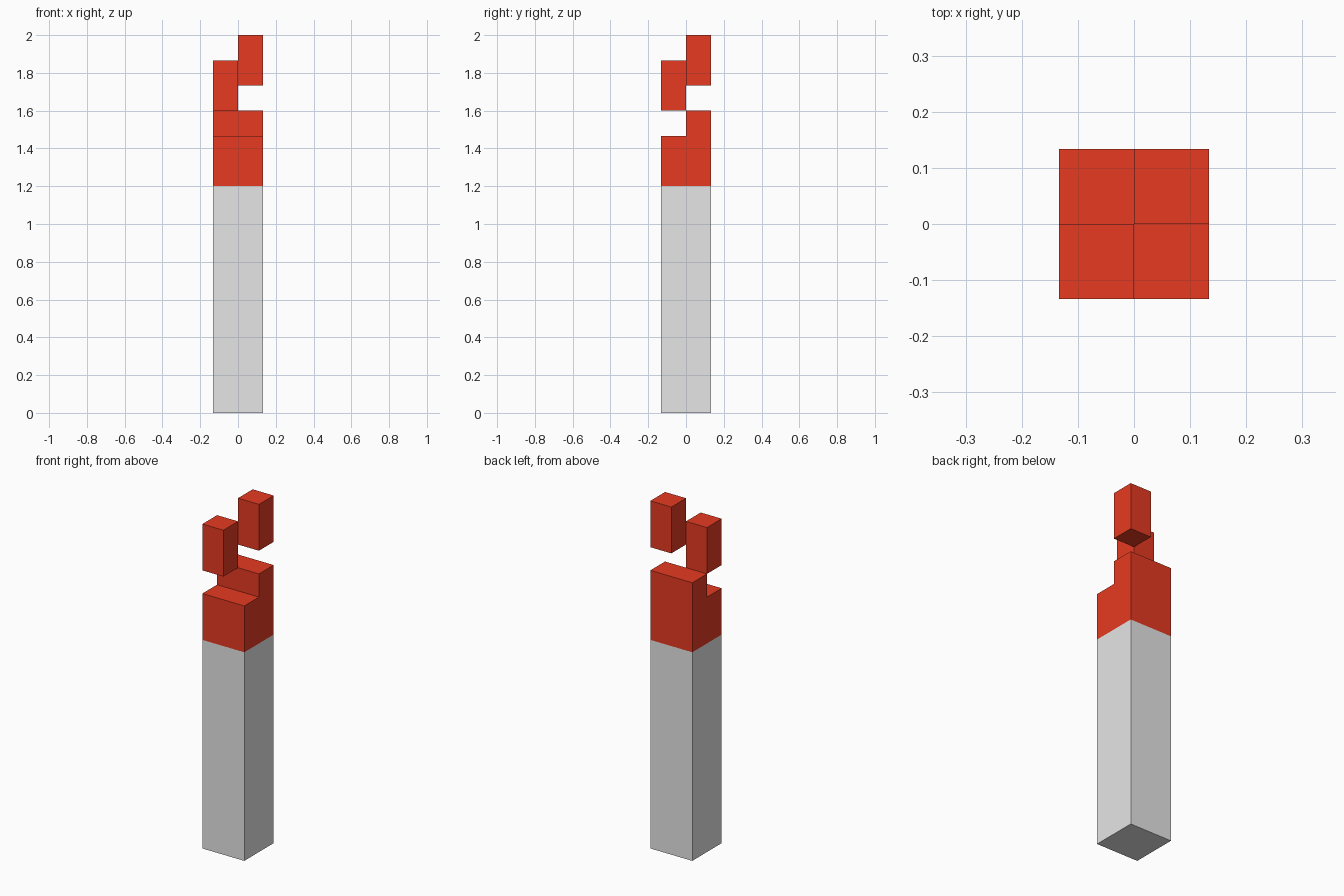
import bpy
import bmesh

if "Cube" in bpy.data.objects:
    bpy.data.objects.remove(bpy.data.objects["Cube"])

U = 2 / 15  # one grid unit: half the post width


def material(name, rgb):
    mat = bpy.data.materials.new(name)
    mat.diffuse_color = (*rgb, 1)
    mat.use_nodes = True
    mat.node_tree.nodes["Principled BSDF"].inputs["Base Color"].default_value = mat.diffuse_color
    return mat


def prism(name, profile, x0, x1, mat):
    """Extrude a closed (y, z) profile, in grid units, from x0 to x1."""
    bm = bmesh.new()
    face = bm.faces.new([bm.verts.new((x0 * U, y * U, z * U)) for y, z in profile])
    ext = bmesh.ops.extrude_face_region(bm, geom=[face])
    moved = [v for v in ext["geom"] if isinstance(v, bmesh.types.BMVert)]
    bmesh.ops.translate(bm, verts=moved, vec=((x1 - x0) * U, 0, 0))
    bmesh.ops.recalc_face_normals(bm, faces=bm.faces)
    mesh = bpy.data.meshes.new(name)
    bm.to_mesh(mesh)
    bm.free()
    mesh.materials.append(mat)
    obj = bpy.data.objects.new(name, mesh)
    bpy.context.collection.objects.link(obj)
    return obj


def rect(y0, y1, z0, z1):
    return [(y0, z0), (y1, z0), (y1, z1), (y0, z1)]


grey = material("light_grey", (0.79, 0.79, 0.79))
red = material("flame_red", (0.79, 0.042, 0.015))

# Square post
prism("post", rect(-1, 1, 0, 9), -1, 1, grey)

# Stepped flame base, taller at the back
prism("flame_base", [(-1, 9), (1, 9), (1, 12), (0, 12), (0, 11), (-1, 11)], -1, 1, red)

# Floating flame pieces
prism("front_left_flame", rect(-1, 0, 12, 14), -1, 0, red)
prism("back_right_flame", rect(0, 1, 13, 15), 0, 1, red)
